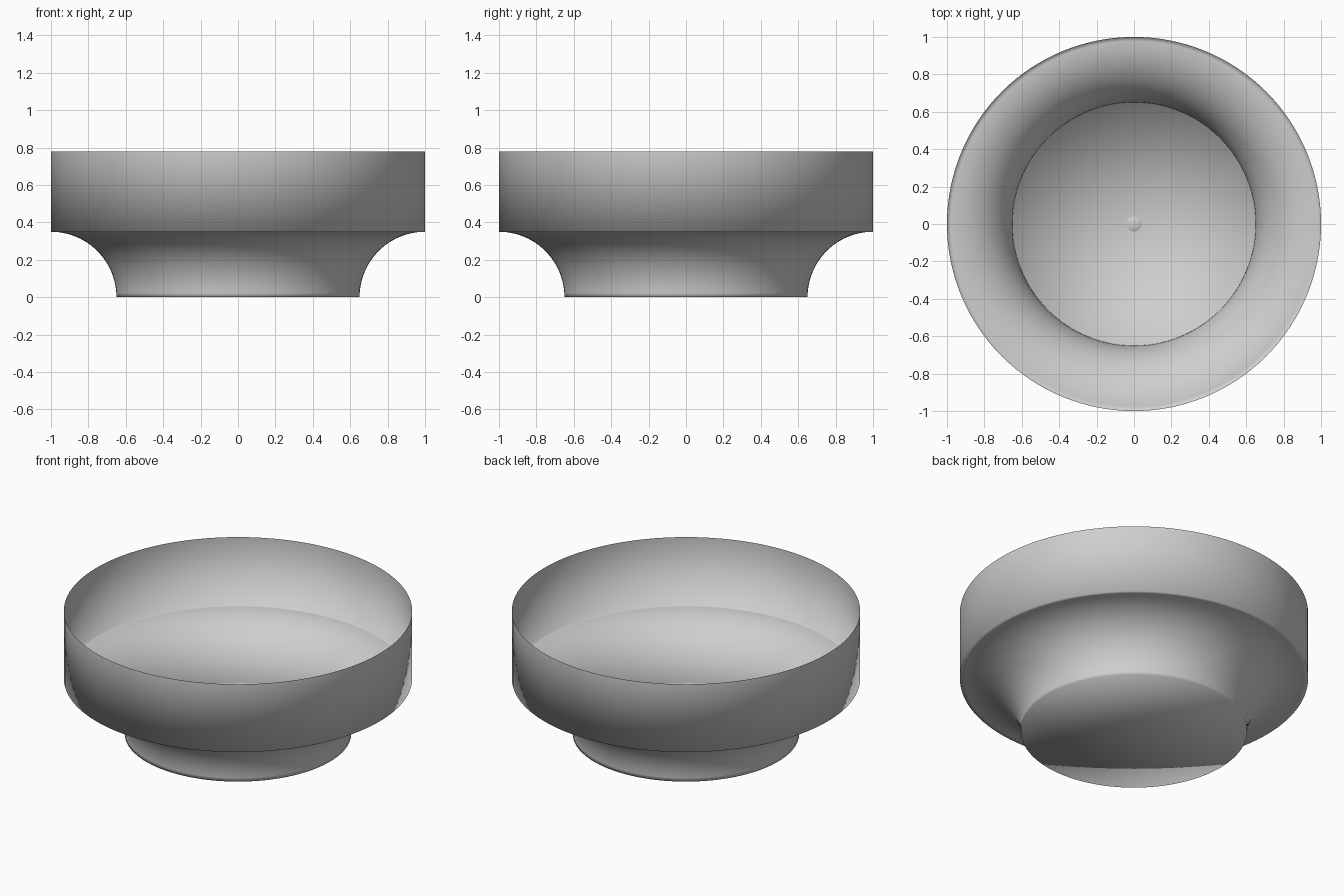
import bpy, bmesh, math

if "Cube" in bpy.data.objects:
    bpy.data.objects.remove(bpy.data.objects["Cube"])

SEGMENTS = 128
RIM_R, RIM_Z = 1.0, 0.78
FOOT_R, FLARE = 0.65, 0.35

grey = bpy.data.materials.new("light grey")
grey.diffuse_color = (0.62, 0.62, 0.62, 1)
grey.use_nodes = True
grey.node_tree.nodes["Principled BSDF"].inputs["Base Color"].default_value = grey.diffuse_color


def lathe(name, profile):
    """Revolve an (r, z) profile about z into a smooth open surface."""
    bm = bmesh.new()
    rings = []
    for r, z in profile:
        if r == 0:
            rings.append([bm.verts.new((0, 0, z))] * SEGMENTS)
        else:
            angles = [2 * math.pi * i / SEGMENTS for i in range(SEGMENTS)]
            rings.append([bm.verts.new((r * math.cos(a), r * math.sin(a), z)) for a in angles])
    for low, high in zip(rings, rings[1:]):
        for i in range(SEGMENTS):
            j = (i + 1) % SEGMENTS
            corners = dict.fromkeys((low[i], low[j], high[j], high[i]))
            bm.faces.new(list(corners)).smooth = True
    mesh = bpy.data.meshes.new(name)
    bm.to_mesh(mesh)
    bm.free()
    mesh.materials.append(grey)
    obj = bpy.data.objects.new(name, mesh)
    bpy.context.collection.objects.link(obj)
    return obj


# Thin bowl: flat floor, quarter-circle flare, straight wall
flare = [(RIM_R - FLARE * math.cos(a), FLARE * math.sin(a))
         for a in (math.pi / 2 * i / 24 for i in range(25))]
lathe("bowl", [(0, 0)] + flare + [(RIM_R, RIM_Z)])

# Tiny raised button at the centre of the floor
lathe("floor_button", [(0.04, 0.001), (0.025, 0.008), (0, 0.008)])
